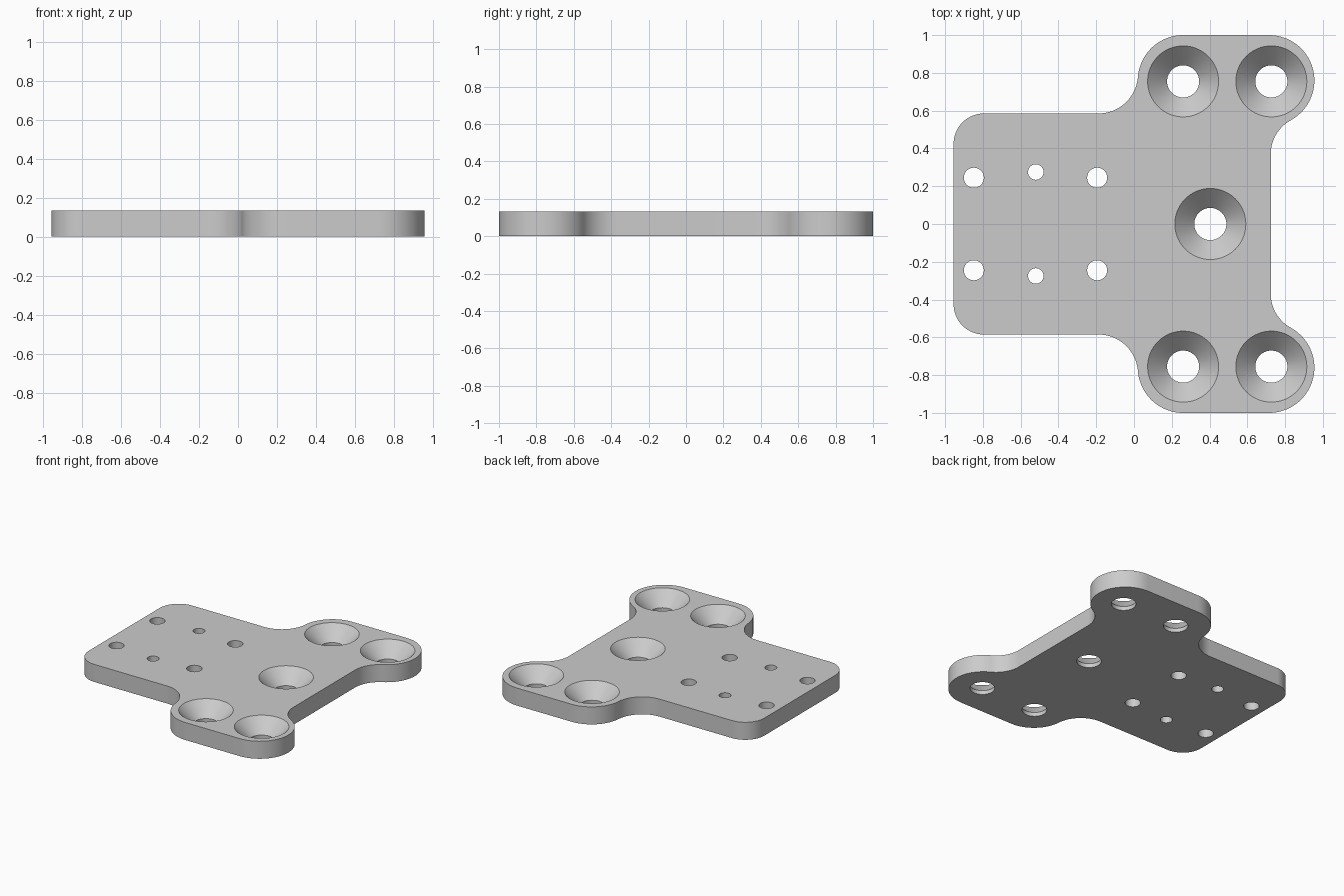
import bpy, bmesh
from math import atan2, cos, sin, pi, radians, hypot

old = bpy.data.objects.get("Cube")
if old:
    bpy.data.objects.remove(old, do_unlink=True)

THICK = 0.133

grey = bpy.data.materials.new("plate grey")
grey.use_nodes = True
grey.diffuse_color = (0.6, 0.6, 0.6, 1)
grey.node_tree.nodes["Principled BSDF"].inputs["Base Color"].default_value = (0.6, 0.6, 0.6, 1)


def make_object(name, bm):
    bmesh.ops.recalc_face_normals(bm, faces=bm.faces)
    mesh = bpy.data.meshes.new(name)
    bm.to_mesh(mesh)
    bm.free()
    mesh.materials.append(grey)
    obj = bpy.data.objects.new(name, mesh)
    bpy.context.collection.objects.link(obj)
    return obj


def arc(centre, radius, start, end, steps=20):
    return [(centre[0] + radius * cos(start + (end - start) * i / steps),
             centre[1] + radius * sin(start + (end - start) * i / steps))
            for i in range(steps + 1)]


def heading(a, b):
    return atan2(b[1] - a[1], b[0] - a[0])


# Outline of the back half, running from the right edge round to the left edge
R = 0.24
outer, inner = (0.715, 0.76), (0.26, 0.76)
side_fillet = (0.929, 0.37)
side_r = hypot(outer[0] - side_fillet[0], outer[1] - side_fillet[1]) - R
body_y, body_x, corner_r = 0.585, -0.955, 0.16
neck_r = 0.21
neck_y = body_y + neck_r
neck = (inner[0] - ((R + neck_r) ** 2 - (neck_y - inner[1]) ** 2) ** 0.5, neck_y)

half = arc(side_fillet, side_r, pi, heading(side_fillet, outer))
half += arc(outer, R, heading(outer, side_fillet), pi / 2, 32)[1:]
half += arc(inner, R, pi / 2, heading(inner, neck) % (2 * pi))
half += arc(neck, neck_r, heading(neck, inner), -pi / 2)[1:]
half += arc((body_x + corner_r, body_y - corner_r), corner_r, pi / 2, pi)
outline = half + [(x, -y) for x, y in reversed(half)]

# Solid plate
bm = bmesh.new()
base = bm.faces.new([bm.verts.new((x, y, 0)) for x, y in outline])
top = bmesh.ops.extrude_face_region(bm, geom=[base])
bmesh.ops.translate(bm, vec=(0, 0, THICK),
                    verts=[v for v in top["geom"] if isinstance(v, bmesh.types.BMVert)])
plate = make_object("mounting_plate", bm)


# Hole cutters: stacked rings of (radius, height)
def add_cutter(bm, x, y, profile, sides=64):
    rings = [[bm.verts.new((x + r * cos(2 * pi * i / sides), y + r * sin(2 * pi * i / sides), z))
              for i in range(sides)] for r, z in profile]
    for low, high in zip(rings, rings[1:]):
        for i in range(sides):
            j = (i + 1) % sides
            bm.faces.new((low[i], low[j], high[j], high[i]))
    bm.faces.new(rings[0][::-1])
    bm.faces.new(rings[-1])


def straight(r):
    return [(r, -0.05), (r, THICK + 0.05)]


countersink = [(0.085, -0.05), (0.085, 0.03), (0.188, THICK), (0.204, THICK + 0.016)]

bm = bmesh.new()
add_cutter(bm, 0.404, 0, countersink)
for side in (1, -1):
    for x in (0.26, 0.727):
        add_cutter(bm, x, side * 0.755, countersink)
    for x in (-0.848, -0.195):
        add_cutter(bm, x, side * 0.245, straight(0.053))
    add_cutter(bm, -0.52, side * 0.275, straight(0.041))
cutter = make_object("hole_cutters", bm)
cutter.hide_render = True

# Cut the holes, then drop the cutters
cut = plate.modifiers.new("holes", 'BOOLEAN')
cut.operation = 'DIFFERENCE'
cut.solver = 'EXACT'
cut.object = cutter
bpy.ops.object.select_all(action='DESELECT')
plate.select_set(True)
bpy.context.view_layer.objects.active = plate
bpy.ops.object.modifier_apply(modifier=cut.name)
bpy.data.objects.remove(cutter, do_unlink=True)
bpy.ops.object.shade_smooth_by_angle(angle=radians(30))
